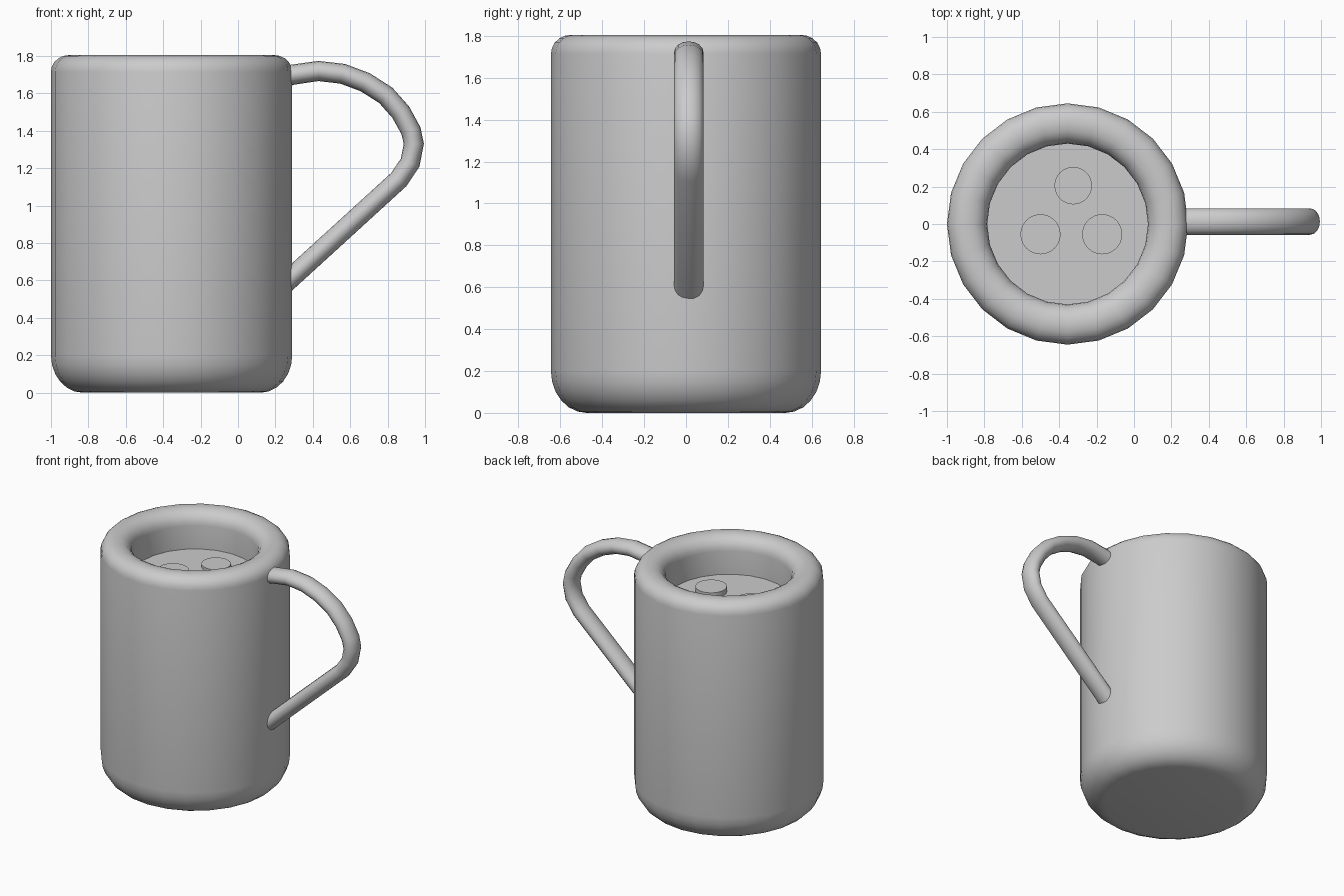
import bpy, bmesh, math
from mathutils import Vector

if "Cube" in bpy.data.objects:
    bpy.data.objects.remove(bpy.data.objects["Cube"])

CENTRE = -0.355
RADIUS = 0.645
SIDES = 24

grey = bpy.data.materials.new("plain grey")
grey.use_nodes = True
COLOUR = (0.6, 0.6, 0.6, 1)
grey.diffuse_color = COLOUR
grey.node_tree.nodes["Principled BSDF"].inputs["Base Color"].default_value = COLOUR


def finish(name, bm, angle=40):
    bmesh.ops.recalc_face_normals(bm, faces=bm.faces[:])
    mesh = bpy.data.meshes.new(name)
    bm.to_mesh(mesh)
    bm.free()
    mesh.materials.append(grey)
    obj = bpy.data.objects.new(name, mesh)
    bpy.context.collection.objects.link(obj)
    bpy.ops.object.select_all(action="DESELECT")
    obj.select_set(True)
    bpy.context.view_layer.objects.active = obj
    bpy.ops.object.shade_smooth_by_angle(angle=math.radians(angle))
    return obj


def skin(rings):
    """Bridge equal closed rings of points and cap both ends."""
    bm = bmesh.new()
    loops = [[bm.verts.new(p) for p in ring] for ring in rings]
    n = len(loops[0])
    for a, b in zip(loops, loops[1:]):
        for i in range(n):
            j = (i + 1) % n
            bm.faces.new((a[i], a[j], b[j], b[i]))
    bm.faces.new(loops[0])
    bm.faces.new(loops[-1])
    return bm


def arc(cx, cz, rx, rz, start, end, steps):
    angles = [math.radians(start + (end - start) * i / steps) for i in range(steps + 1)]
    return [(cx + rx * math.cos(a), cz + rz * math.sin(a)) for a in angles]


def circle(r, z, x=CENTRE, y=0, sides=SIDES):
    turn = 2 * math.pi / sides
    return [(x + r * math.cos(turn * i), y + r * math.sin(turn * i), z) for i in range(sides)]


# Mug body: rounded base, straight wall, rolled rim, inner wall down to the drink
LIQUID = 1.53
profile = arc(0.475, 0.2, 0.17, 0.2, -90, 0, 6)
profile += arc(0.55, 1.715, 0.095, 0.09, 0, 90, 5)
profile += arc(0.53, 1.705, 0.1, 0.1, 90, 180, 5)
profile.append((0.43, LIQUID))
finish("mug_body", skin([circle(r, z) for r, z in profile]))

# Floating discs on the drink
for name, x, y, r, top in (("left_disc", -0.17, -0.055, 0.107, 1.57),
                           ("right_disc", -0.5, -0.055, 0.107, 1.555),
                           ("back_disc", -0.325, 0.205, 0.1, 1.55)):
    finish(name, skin([circle(r, LIQUID - 0.02, x, y, 32), circle(r, top, x, y, 32)]))

# Handle: oval section swept along a loop in the xz plane
path = [Vector(p) for p in ((0.2, 1.67), (0.29, 1.7), (0.43, 1.72), (0.56, 1.705),
                            (0.68, 1.66), (0.79, 1.59), (0.87, 1.5), (0.925, 1.4),
                            (0.94, 1.33), (0.92, 1.23), (0.86, 1.14), (0.29, 0.62),
                            (0.22, 0.556))]
rings = []
for i, p in enumerate(path):
    before, after = path[max(i - 1, 0)], path[min(i + 1, len(path) - 1)]
    tangent = (after - p).normalized() + (p - before).normalized()
    tangent.normalize()
    normal = Vector((-tangent.y, tangent.x))
    ring = []
    for k in range(16):
        a = 2 * math.pi * k / 16
        q = p + normal * 0.054 * math.cos(a)
        ring.append((q.x, 0.013 + 0.071 * math.sin(a), q.y))
    rings.append(ring)
finish("handle", skin(rings), 50)
